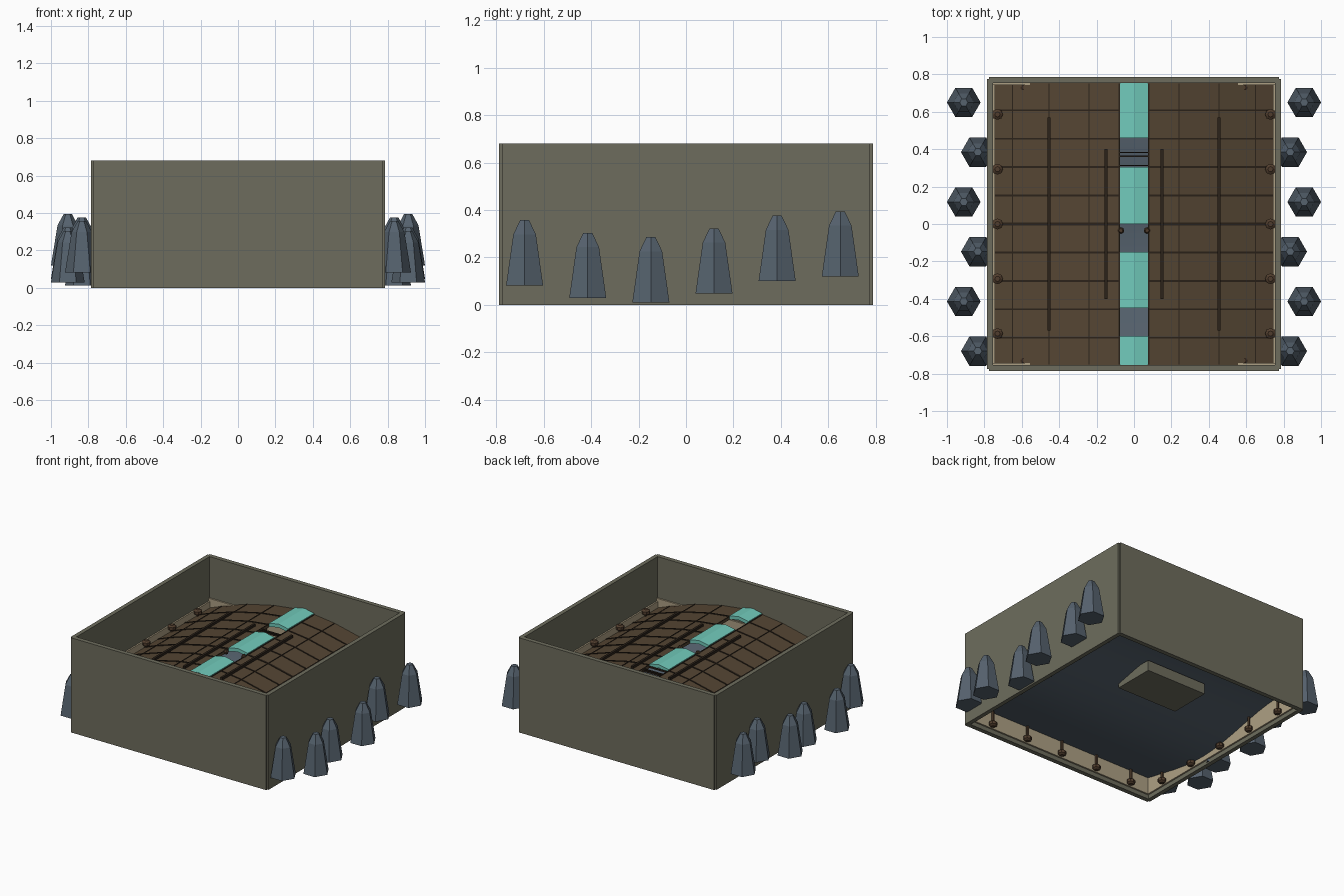
import bpy, bmesh
from math import pi, sin

cube = bpy.data.objects.get("Cube")
if cube:
    bpy.data.objects.remove(cube, do_unlink=True)


def material(name, rgb):
    m = bpy.data.materials.new(name)
    m.use_nodes = True
    m.diffuse_color = (*rgb, 1)
    m.node_tree.nodes["Principled BSDF"].inputs["Base Color"].default_value = (*rgb, 1)
    return m


OLIVE = material("olive wall", (.155, .152, .11))
SLATE = material("slate rock", (.092, .122, .155))
BROWN = material("brown hide", (.09, .06, .033))
TEAL = material("teal panel", (.165, .59, .495))
BONE = material("pale lining", (.42, .35, .23))
DARK = material("dark rib", (.024, .016, .01))
RUST = material("brown bolt", (.08, .046, .026))


def finish(name, bm, mat):
    bmesh.ops.recalc_face_normals(bm, faces=bm.faces)
    me = bpy.data.meshes.new(name)
    bm.to_mesh(me)
    bm.free()
    me.materials.append(mat)
    ob = bpy.data.objects.new(name, me)
    bpy.context.collection.objects.link(ob)
    return ob


def box(name, mat, x, y, z):
    """Box from three (low, high) ranges."""
    bm = bmesh.new()
    bmesh.ops.create_cube(bm, size=1)
    for v in bm.verts:
        v.co = [r[0] if c < 0 else r[1] for c, r in zip(v.co, (x, y, z))]
    return finish(name, bm, mat)


def strip(name, mat, profile, y0, y1, thick):
    """Extrude an x-z top profile with thickness from y0 to y1."""
    bm = bmesh.new()
    ring = list(profile) + [(x, z - thick) for x, z in reversed(profile)]
    face = bm.faces.new([bm.verts.new((x, y0, z)) for x, z in ring])
    out = bmesh.ops.extrude_face_region(bm, geom=[face])["geom"]
    bmesh.ops.translate(bm, vec=(0, y1 - y0, 0),
                        verts=[g for g in out if isinstance(g, bmesh.types.BMVert)])
    return finish(name, bm, mat)


def lathe(name, mat, place, rings, sides):
    """Faceted upright solid from (radius, z) rings, with a corner on the x axis."""
    bm = bmesh.new()
    for (r0, z0), (r1, z1) in zip(rings, rings[1:]):
        geo = bmesh.ops.create_cone(bm, segments=sides, radius1=r0, radius2=r1, depth=z1 - z0)
        bmesh.ops.translate(bm, vec=(0, 0, (z0 + z1) / 2), verts=geo["verts"])
    bmesh.ops.remove_doubles(bm, verts=bm.verts, dist=1e-5)
    # caps at the two ends
    for z in (rings[0][1], rings[-1][1]):
        bmesh.ops.holes_fill(bm, edges=[e for e in bm.edges if e.is_boundary
                                        and abs(e.verts[0].co.z - z) < 1e-4])
    ob = finish(name, bm, mat)
    ob.location = place
    ob.rotation_euler.z = pi / 2
    return ob


SIDES = (("left", 1), ("right", -1))


def span(s, a, b):
    return (min(s * a, s * b), max(s * a, s * b))


def ground(y):
    """Rolling ground height along the length."""
    return .065 + .055 * sin(2 * pi * (y - .2) / 1.6)


# Arched roof profile, one half
ARCH = [(.075, .487), (.24, .467), (.455, .418), (.65, .355), (.742, .32)]


def arch_z(x):
    for (x0, z0), (x1, z1) in zip(ARCH, ARCH[1:]):
        if x <= x1:
            return z0 + (z1 - z0) * (x - x0) / (x1 - x0)
    return ARCH[-1][1]


# Open-topped wall box with thin lining
for name, s in SIDES:
    box(name + "_wall", OLIVE, span(s, .755, .785), (-.775, .775), (0, .68))
    box(name + "_lining", BONE, span(s, .744, .756), (-.755, .755), (.03, .365))
for name, s in (("back", 1), ("front", -1)):
    box(name + "_wall", OLIVE, (-.775, .775), span(s, .755, .787), (0, .68))
    box(name + "_lining", BONE, (-.755, .755), span(s, .744, .756), (.03, .385))

# Rolling floor with a block underneath
floor = box("floor", SLATE, (-.747, .747), (-.747, .747), (.055, .075))
bm = bmesh.new()
bm.from_mesh(floor.data)
bmesh.ops.subdivide_edges(bm, cuts=15, use_grid_fill=True, edges=[
    e for e in bm.edges if abs(e.verts[0].co.y - e.verts[1].co.y) > 1])
for v in bm.verts:
    v.co.z += ground(v.co.y)
bm.to_mesh(floor.data)
bm.free()
bpy.context.view_layer.objects.active = floor
floor.select_set(True)
bpy.ops.object.shade_smooth_by_angle()
box("under_block", OLIVE, (-.24, .24), (.13, .43), (.075, .15))

# Roof hides, cross ribs, seams and raised cables
for name, s in SIDES:
    half = [(s * x, z) for x, z in ARCH]
    strip(name + "_roof", BROWN, half, -.755, .755, .02)
    rib = [(s * x, z + .004) for x, z in ARCH]
    for i in range(-4, 5):
        w = .007 if i == 0 else .005
        strip(name + "_cross_rib", DARK, rib, i * .152 - w, i * .152 + w, .02)
    for x in (.079, .24, .455, .65):
        z = arch_z(x)
        box(name + "_seam", DARK, span(s, x - .003, x + .003), (-.75, .75), (z - .01, z + .003))
    for x, y in ((.15, .4), (.455, .57)):
        z = arch_z(x)
        box(name + "_cable", DARK, span(s, x - .008, x + .008), (-y, y), (z, z + .018))

# Ridge panels with open gaps between them
RIDGE = [(-.076, .495), (0, .51), (.076, .495)]
for y0, y1 in ((.46, .755), (0, .305), (-.45, -.15), (-.755, -.6)):
    strip("ridge_panel", TEAL, RIDGE, y0, y1, .025)

# Rungs and pegs in the gaps
for y in (.312, .362, .382):
    box("gap_rung", DARK, (-.076, .076), (y - .003, y + .003), (.472, .484))
for name, s in SIDES:
    lathe(name + "_gap_peg", RUST, (s * .07, -.035, .468), [(.012, 0), (.018, .015), (.01, .03)], 8)

# Bolted posts around the lining
KNOB = [(.014, -.02), (.029, -.01), (.029, .01), (.014, .02)]


def bolted_post(x, y):
    lathe("post_shaft", RUST, (x, y, 0), [(.01, .06), (.01, .35)], 6)
    for z in (.055, .355):
        lathe("post_knob", RUST, (x, y, z), KNOB, 8)


for i in range(-2, 3):
    for name, s in SIDES:
        bolted_post(s * .73, i * .293)
        bolted_post(i * .293, s * .73)

# Hexagonal rock spires along both sides, standing on the rolling ground
SPIRE = [(.09, 0), (.055, .215), (.022, .275)]
for i in range(6):
    y = -.68 + i * .266
    for name, s in SIDES:
        x = .91 if i % 2 else .835
        lathe(name + "_rock_spire", SLATE, (s * x, y, ground(y)), SPIRE, 6)
